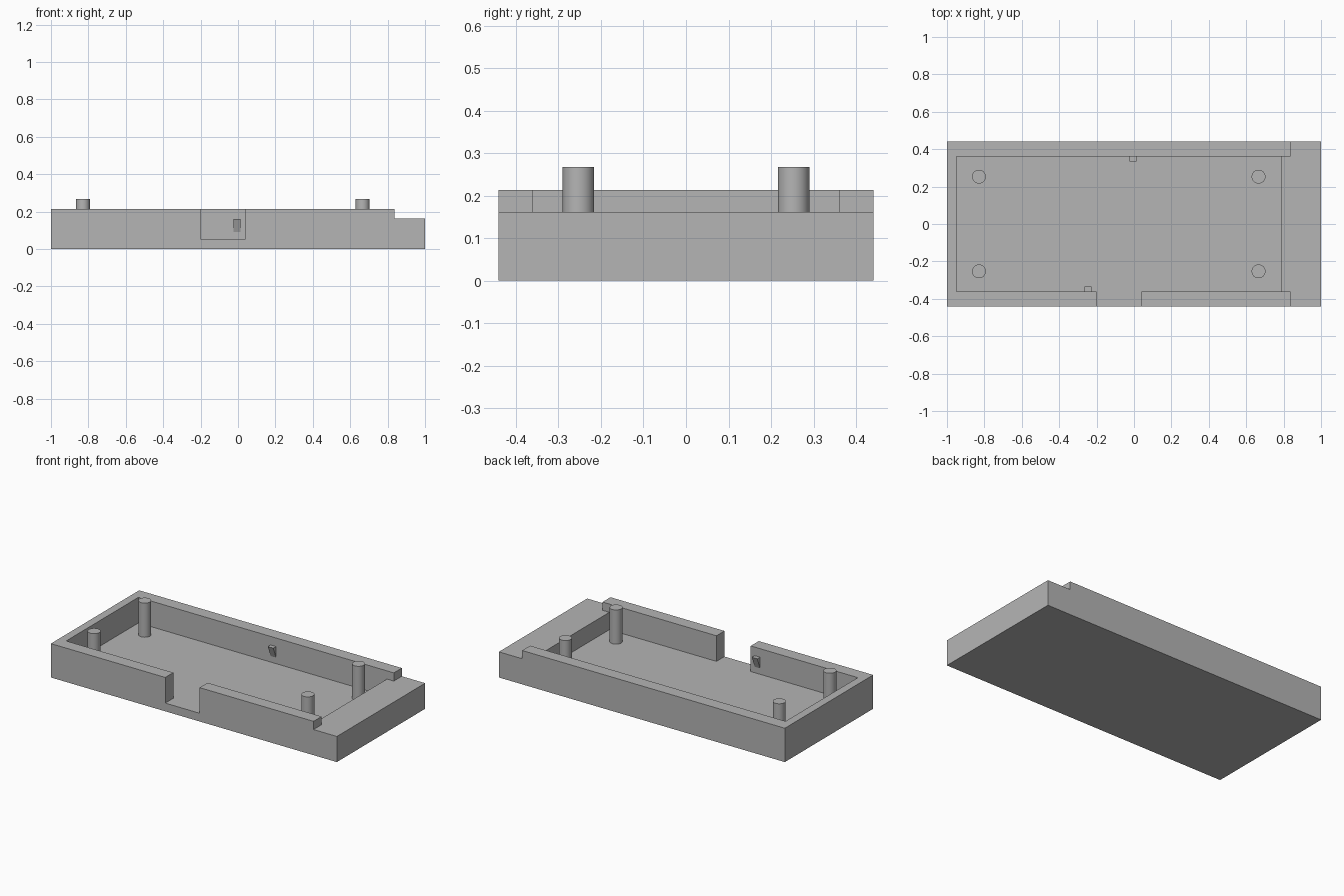
import bpy
import bmesh
from math import radians

cube = bpy.data.objects.get("Cube")
if cube:
    bpy.data.objects.remove(cube, do_unlink=True)

HALF_Y, IN_Y = 0.441, 0.361       # outer and inner half widths
FLOOR, SHELF, RIM = 0.052, 0.162, 0.214
OVER = 0.4                        # how far cutters reach past the case

grey = bpy.data.materials.new("light grey plastic")
grey.use_nodes = True
colour = (0.46, 0.46, 0.46, 1)
grey.diffuse_color = colour
grey.node_tree.nodes["Principled BSDF"].inputs["Base Color"].default_value = colour


def add_object(name, bm):
    bmesh.ops.recalc_face_normals(bm, faces=bm.faces)
    mesh = bpy.data.meshes.new(name)
    bm.to_mesh(mesh)
    bm.free()
    mesh.materials.append(grey)
    obj = bpy.data.objects.new(name, mesh)
    bpy.context.collection.objects.link(obj)
    return obj


def box(name, xs, ys, zs):
    bm = bmesh.new()
    bmesh.ops.create_cube(bm, size=1)
    for v in bm.verts:
        v.co = [r[0] if c < 0 else r[1] for c, r in zip(v.co, (xs, ys, zs))]
    return add_object(name, bm)


def activate(obj):
    bpy.ops.object.select_all(action='DESELECT')
    obj.select_set(True)
    bpy.context.view_layer.objects.active = obj


# Tray: solid block with the cavity, end shelf and front opening cut out
tray = box("tray", (-1, 1), (-HALF_Y, HALF_Y), (0, RIM))
cutters = [
    box("cavity_cutter", (-0.949, 0.789), (-IN_Y, IN_Y), (FLOOR, OVER)),
    box("end_step_cutter", (0.837, 1 + OVER), (-1, 1), (SHELF, OVER)),
    box("end_wall_cutter", (0.6, 0.9), (-IN_Y, IN_Y), (SHELF, OVER)),
    box("front_opening_cutter", (-0.2, 0.04), (-1, 0), (FLOOR, OVER)),
]
activate(tray)
for cutter in cutters:
    cutter.hide_render = True
    cut = tray.modifiers.new(cutter.name, 'BOOLEAN')
    cut.operation = 'DIFFERENCE'
    cut.solver = 'EXACT'
    cut.object = cutter
    bpy.ops.object.modifier_apply(modifier=cut.name)
    bpy.data.objects.remove(cutter, do_unlink=True)

# Four round posts standing on the floor
POST_TOP, POST_BASE = 0.268, FLOOR - 0.01
for end, x in (("right", -0.829), ("left", 0.666)):
    for side, y in (("front", -0.253), ("back", 0.253)):
        bm = bmesh.new()
        bmesh.ops.create_cone(bm, cap_ends=True, segments=48, radius1=0.037,
                              radius2=0.037, depth=POST_TOP - POST_BASE)
        bmesh.ops.translate(bm, verts=bm.verts, vec=(x, y, (POST_TOP + POST_BASE) / 2))
        activate(add_object(f"post_{side}_{end}", bm))
        bpy.ops.object.shade_smooth_by_angle(angle=radians(30))


# Snap clips: wedges on the long walls, widest at the top
def clip(name, x, side):
    bm = bmesh.new()
    wall, lip = side * IN_Y, side * (IN_Y - 0.027)
    profile = [(wall, 0.09), (wall, 0.16), (lip, 0.16)]
    face = bm.faces.new([bm.verts.new((x - 0.019, y, z)) for y, z in profile])
    ext = bmesh.ops.extrude_face_region(bm, geom=[face])
    moved = [g for g in ext["geom"] if isinstance(g, bmesh.types.BMVert)]
    bmesh.ops.translate(bm, verts=moved, vec=(0.038, 0, 0))
    return add_object(name, bm)


clip("back_clip", -0.006, 1)
clip("front_clip", -0.246, -1)
